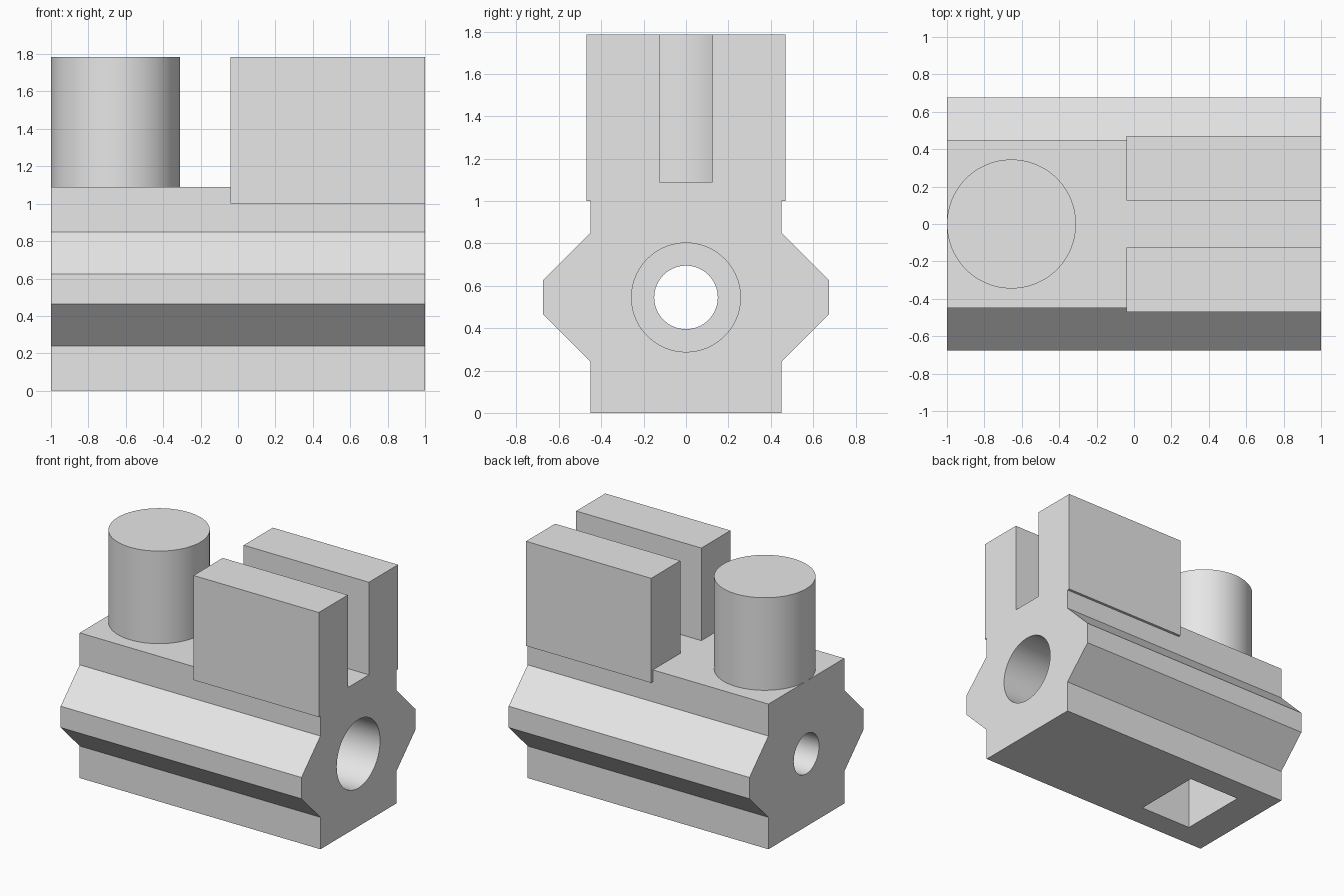
import bpy
import bmesh
from math import radians
from mathutils import Matrix

cube = bpy.data.objects.get("Cube")
if cube:
    bpy.data.objects.remove(cube, do_unlink=True)

grey = bpy.data.materials.new("plain_grey")
grey.use_nodes = True
COLOUR = (0.8, 0.8, 0.8, 1)
grey.diffuse_color = COLOUR
grey.node_tree.nodes["Principled BSDF"].inputs["Base Color"].default_value = COLOUR


def finish(name, bm):
    bmesh.ops.recalc_face_normals(bm, faces=bm.faces)
    mesh = bpy.data.meshes.new(name)
    bm.to_mesh(mesh)
    bm.free()
    mesh.materials.append(grey)
    ob = bpy.data.objects.new(name, mesh)
    bpy.context.collection.objects.link(ob)
    return ob


def box(name, low, high):
    bm = bmesh.new()
    bmesh.ops.create_cube(bm, size=1)
    for v in bm.verts:
        v.co = [lo + (c + 0.5) * (hi - lo) for c, lo, hi in zip(v.co, low, high)]
    return finish(name, bm)


def cylinder(name, radius, length, centre, along_x=False):
    bm = bmesh.new()
    turn = Matrix.Rotation(radians(90), 4, "Y") if along_x else Matrix()
    bmesh.ops.create_cone(bm, cap_ends=True, segments=96, radius1=radius,
                          radius2=radius, depth=length,
                          matrix=Matrix.Translation(centre) @ turn)
    return finish(name, bm)


def combine(target, tool, operation):
    mod = target.modifiers.new(tool.name, "BOOLEAN")
    mod.operation = operation
    mod.solver = "EXACT"
    mod.object = tool
    bpy.context.view_layer.objects.active = target
    bpy.ops.object.modifier_apply(modifier=mod.name)
    bpy.data.objects.remove(tool, do_unlink=True)


def smooth(ob):
    bpy.ops.object.select_all(action="DESELECT")
    ob.select_set(True)
    bpy.context.view_layer.objects.active = ob
    bpy.ops.object.shade_smooth_by_angle(angle=radians(30))


# Body: mirrored ribbed profile extruded along x
TOP, DECK, AXIS = 1.785, 1.09, 0.545
half = [(0.45, 0), (0.45, 0.24), (0.675, 0.465), (0.675, 0.625), (0.45, 0.85), (0.45, DECK)]
outline = half + [(-y, z) for y, z in reversed(half)]
bm = bmesh.new()
face = bm.faces.new([bm.verts.new((-1, y, z)) for y, z in outline])
new = bmesh.ops.extrude_face_region(bm, geom=[face])["geom"]
bmesh.ops.translate(bm, vec=(2, 0, 0), verts=[g for g in new if isinstance(g, bmesh.types.BMVert)])
body = finish("body", bm)

# Twin upright jaws, slightly overhanging the body sides
for side, inner, outer in (("front", -0.47, -0.125), ("back", 0.125, 0.47)):
    combine(body, box(side + "_jaw", (-0.04, inner, 1.0), (1, outer, TOP)), "UNION")

# Stepped bore along the body and a square well in the underside
combine(body, cylinder("wide_bore", 0.257, 1.84, (0.18, 0, AXIS), True), "DIFFERENCE")
combine(body, box("well", (-0.74, -0.27, -0.1), (-0.305, 0.27, AXIS)), "DIFFERENCE")
combine(body, cylinder("narrow_bore", 0.15, 0.6, (-0.9, 0, AXIS), True), "DIFFERENCE")
smooth(body)

# Round post on the deck
post = cylinder("post", 0.345, TOP - DECK, (-0.655, 0, (TOP + DECK) / 2))
smooth(post)
